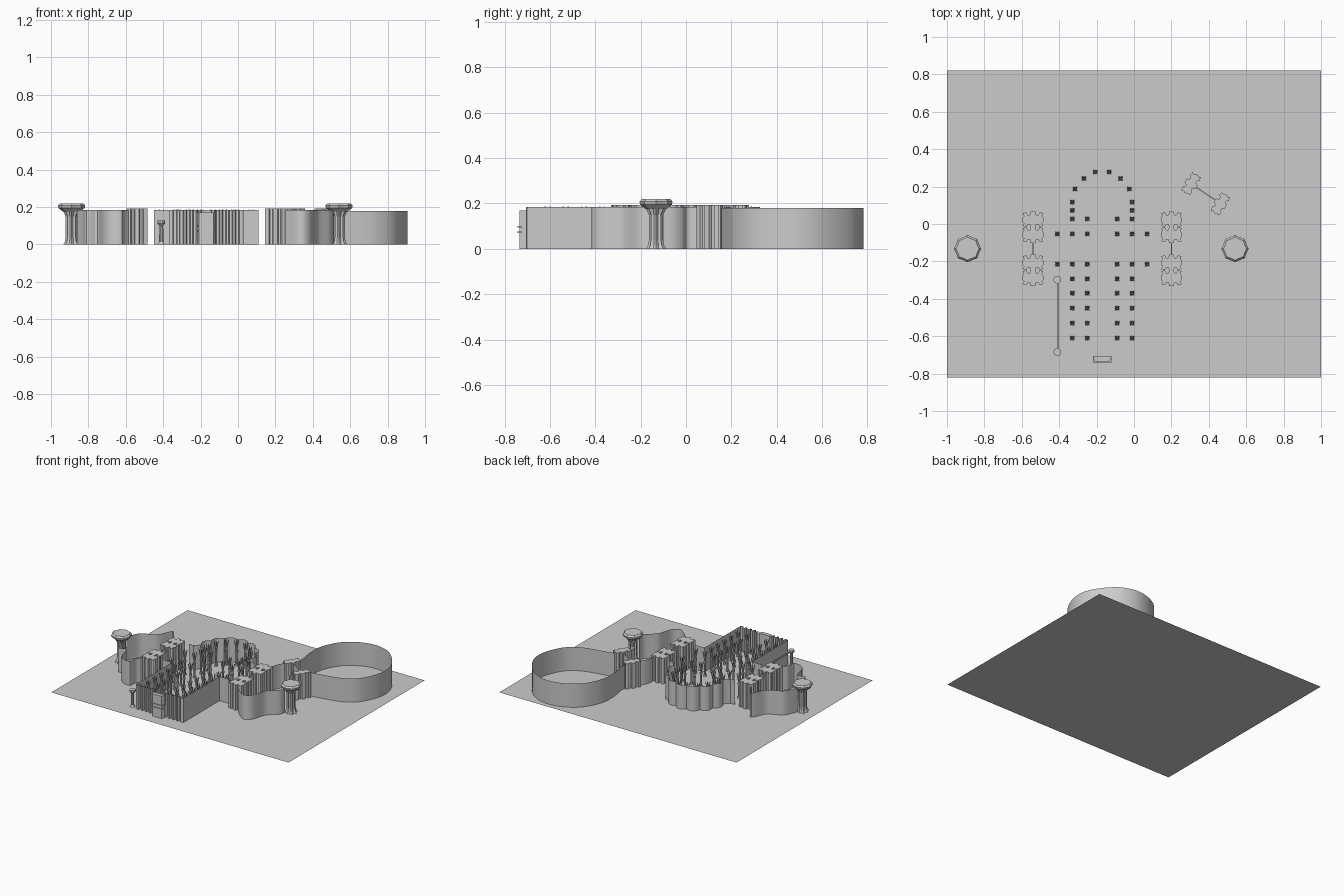
import bpy, bmesh, math
from mathutils import Vector, Matrix

if "Cube" in bpy.data.objects:
    bpy.data.objects.remove(bpy.data.objects["Cube"])

CX, CY = -0.17, -0.132      # nave axis and transept axis
H = 0.185


def finish(bm, name, smooth=False):
    me = bpy.data.meshes.new(name)
    bmesh.ops.recalc_face_normals(bm, faces=bm.faces)
    bm.to_mesh(me)
    bm.free()
    ob = bpy.data.objects.new(name, me)
    bpy.context.collection.objects.link(ob)
    if smooth:
        bpy.context.view_layer.objects.active = ob
        ob.select_set(True)
        bpy.ops.object.shade_smooth_by_angle()
        ob.select_set(False)
    return ob


def sheet(name, pts, h=H, smooth=False):
    """Thin standing wall along a plan path."""
    bm = bmesh.new()
    lo = [bm.verts.new((x, y, 0)) for x, y in pts]
    hi = [bm.verts.new((x, y, h)) for x, y in pts]
    for i in range(len(pts) - 1):
        bm.faces.new((lo[i], lo[i + 1], hi[i + 1], hi[i]))
    return finish(bm, name, smooth)


def spline(pts, n=6):
    """Catmull-Rom curve through plan points."""
    p = [Vector(q) for q in pts]
    p = [2 * p[0] - p[1]] + p + [2 * p[-1] - p[-2]]
    out = []
    for a, b, c, d in zip(p, p[1:], p[2:], p[3:]):
        for k in range(n):
            t = k / n
            out.append(0.5 * (2 * b + (c - a) * t + (2 * a - 5 * b + 4 * c - d) * t**2
                              + (3 * b - a - 3 * c + d) * t**3))
    return [tuple(v) for v in out] + [tuple(p[-2])]


def prism(name, pts, z0, z1):
    bm = bmesh.new()
    f = bm.faces.new([bm.verts.new((x, y, z0)) for x, y in pts])
    r = bmesh.ops.extrude_face_region(bm, geom=[f])
    for v in r['geom']:
        if isinstance(v, bmesh.types.BMVert):
            v.co.z = z1
    return finish(bm, name)


def box(name, x0, x1, y0, y1, z0, z1):
    return prism(name, [(x0, y0), (x1, y0), (x1, y1), (x0, y1)], z0, z1)


def lathe(name, x, y, prof, n, star=1.0):
    """Stacked rings; star < 1 pulls in every second corner."""
    bm = bmesh.new()
    rings = []
    for r, z in prof:
        rings.append([bm.verts.new((x + r * (star if i % 2 else 1) * math.cos(math.tau * i / n),
                                    y + r * (star if i % 2 else 1) * math.sin(math.tau * i / n), z))
                      for i in range(n)])
    for a, b in zip(rings, rings[1:]):
        for i in range(n):
            j = (i + 1) % n
            bm.faces.new((a[i], a[j], b[j], b[i]))
    bm.faces.new(rings[0])
    bm.faces.new(rings[-1])
    return finish(bm, name)


# ground
bm = bmesh.new()
bm.faces.new([bm.verts.new(v) for v in ((-1, -.82, 0), (1, -.82, 0), (1, .82, 0), (-1, .82, 0))])
finish(bm, "ground")

# scalloped apse wall
apse = []
for i in range(57):
    t = i / 56
    a = math.pi * t
    bump = 0.022 * abs(math.sin(7 * a))
    apse.append((CX + (0.205 + bump) * math.cos(a), 0.09 + (0.215 + bump) * math.sin(a)))
sheet("apse_wall", [(0.11, 0.05), (0.07, 0.05), (0.05, 0.07)] + apse
      + [(2 * CX - 0.05, 0.07), (2 * CX - 0.07, 0.05), (2 * CX - 0.11, 0.05)])

# nave side walls with short transept returns
for s, side in ((1, "right"), (-1, "left")):
    sheet("nave_wall_" + side, [(CX + s * 0.2, -0.70), (CX + s * 0.2, -0.265), (CX + s * 0.28, -0.265)])

# stepped entrance front on both sides of the doorway
for s, side in ((1, "right"), (-1, "left")):
    pts = [(CX + s * 0.2, -0.70)]
    for i in range(4):
        x = 0.19 - i * 0.035
        pts += [(CX + s * x, -0.705), (CX + s * (x - 0.012), -0.705),
                (CX + s * (x - 0.016), -0.685), (CX + s * (x - 0.03), -0.685)]
    sheet("entrance_wall_" + side, pts + [(CX + s * 0.05, -0.70)])
prism("entrance_porch", [(CX - 0.05, -0.71), (CX - 0.05, -0.705), (CX + 0.05, -0.705), (CX + 0.05, -0.71),
                         (CX + 0.038, -0.735), (CX - 0.038, -0.735)], 0, 0.17)
for z in (0.07, 0.095):
    box("porch_ledge", CX - 0.05, CX + 0.05, -0.742, -0.71, z, z + 0.006)

# low altar screen
sheet("altar_screen", [(CX + 0.05 * math.sin(t * 0.3), 0.04 - 0.03 * math.cos(t * 0.3))
                       for t in range(-4, 5)], 0.03)


# branching columns
def strut(bm, p, q, r0, r1, n=6):
    p, q = Vector(p), Vector(q)
    d = q - p
    m = Matrix.Translation((p + q) / 2) @ d.to_track_quat('Z', 'Y').to_matrix().to_4x4()
    bmesh.ops.create_cone(bm, cap_ends=True, segments=n, radius1=r0, radius2=r1, depth=d.length, matrix=m)


spots = [(CX + sx, y) for sx in (-0.16, -0.08, 0.08, 0.16)
         for y in (-0.61, -0.53, -0.45, -0.37, -0.293, -0.215, -0.053, 0.027)]
spots += [(CX + s * 0.24, y) for s in (-1, 1) for y in (-0.215, -0.053)]
spots += [(CX + s * dx, y) for s in (-1, 1) for dx, y in
          ((0.16, 0.073), (0.16, 0.117), (0.145, 0.187), (0.098, 0.243), (0.037, 0.278))]
for x, y in spots:
    bm = bmesh.new()
    strut(bm, (x, y, 0), (x, y, 0.015), 0.012, 0.008, 8)
    strut(bm, (x, y, 0.015), (x, y, 0.105), 0.008, 0.006, 8)
    strut(bm, (x, y, 0.1), (x, y, 0.115), 0.010, 0.009, 8)
    for k in range(4):
        a = math.pi / 4 + k * math.pi / 2
        strut(bm, (x, y, 0.112), (x + 0.015 * math.cos(a), y + 0.015 * math.sin(a), 0.187), 0.005, 0.003, 5)
    finish(bm, "branching_column")

# notched buttress plan, mirrored in both directions
quarter = [(0.055, 0.012), (0.048, 0.02), (0.055, 0.034), (0.035, 0.04), (0.028, 0.026),
           (0.016, 0.026), (0.012, 0.044), (0.004, 0.044)]
half = quarter + [(-x, y) for x, y in reversed(quarter)]
plan = half + [(x, -y) for x, y in reversed(half)]


def pier(name, x, y, ang=0, sx=1, sy=1):
    c, s = math.cos(ang), math.sin(ang)
    prism(name, [(x + c * sx * u - s * sy * v, y + s * sx * u + c * sy * v) for u, v in plan], 0, 0.193)


# transept portals
for x, side in ((CX - 0.37, "left"), (CX + 0.37, "right")):
    for dy in (0.155, 0.075, -0.075, -0.155):
        pier("portal_pier_" + side, x, CY + dy)
    box("portal_screen_" + side, x - 0.003, x + 0.003, CY - 0.04, CY + 0.04, 0, H)

# gate between the grotto and the round hall
ang = math.atan2(-0.1, 0.16)
for x, y in ((0.305, 0.215), (0.462, 0.108)):
    pier("gate_pier", x, y, ang + math.pi / 2, 1.05, 0.75)
n = Vector((0.1, 0.16)).normalized() * 0.003
a, b = Vector((0.32, 0.205)), Vector((0.45, 0.118))
prism("gate_screen", [tuple(a - n), tuple(b - n), tuple(b + n), tuple(a + n)], 0, H)

# round hall wall
sheet("round_hall_wall", spline([(0.33, 0.262), (0.328, 0.32), (0.313, 0.42), (0.318, 0.54), (0.38, 0.67),
                                 (0.48, 0.75), (0.61, 0.783), (0.74, 0.75), (0.84, 0.655), (0.9, 0.54),
                                 (0.9, 0.42), (0.84, 0.285), (0.76, 0.22), (0.675, 0.19), (0.57, 0.17),
                                 (0.485, 0.155)], 5), 0.18, True)

# irregular side court walls
courts = {
    "right_court_inner": [(0.25, 0.03), (0.235, 0.08), (0.255, 0.14), (0.285, 0.175)],
    "right_court_back": [(0.43, 0.09), (0.42, 0.03), (0.43, 0.0), (0.47, -0.01), (0.5, -0.05), (0.51, -0.1)],
    "right_court_front": [(0.51, -0.16), (0.495, -0.21), (0.43, -0.27), (0.41, -0.32), (0.385, -0.39),
                          (0.33, -0.415), (0.25, -0.35)],
    "left_court_back": [(-0.59, 0.06), (-0.62, 0.11), (-0.66, 0.155), (-0.71, 0.06), (-0.76, 0.028),
                        (-0.82, 0.0), (-0.85, -0.05), (-0.87, -0.1)],
    "left_court_front": [(-0.86, -0.16), (-0.83, -0.22), (-0.81, -0.28), (-0.75, -0.27), (-0.72, -0.37),
                         (-0.68, -0.41), (-0.62, -0.415), (-0.61, -0.36), (-0.585, -0.33)],
}
for name, pts in courts.items():
    sheet(name, spline(pts, 4), H, True)

# fluted towers with flared octagonal caps
for x in (-0.89, 0.54):
    lathe("tower_shaft", x, CY, [(0.045, 0), (0.036, 0.015), (0.031, 0.04), (0.031, 0.15), (0.045, 0.178)], 16, 0.75)
    lathe("tower_cap", x, CY, [(0.045, 0.175), (0.07, 0.195), (0.073, 0.208), (0.062, 0.22)], 16, 0.9)

# railing beside the nave
for y in (-0.298, -0.685):
    lathe("rail_post", -0.41, y, [(0.018, 0), (0.012, 0.012), (0.01, 0.1), (0.021, 0.112), (0.021, 0.128)], 10)
box("rail_bar", -0.409, -0.403, -0.67, -0.315, 0.108, 0.12)
